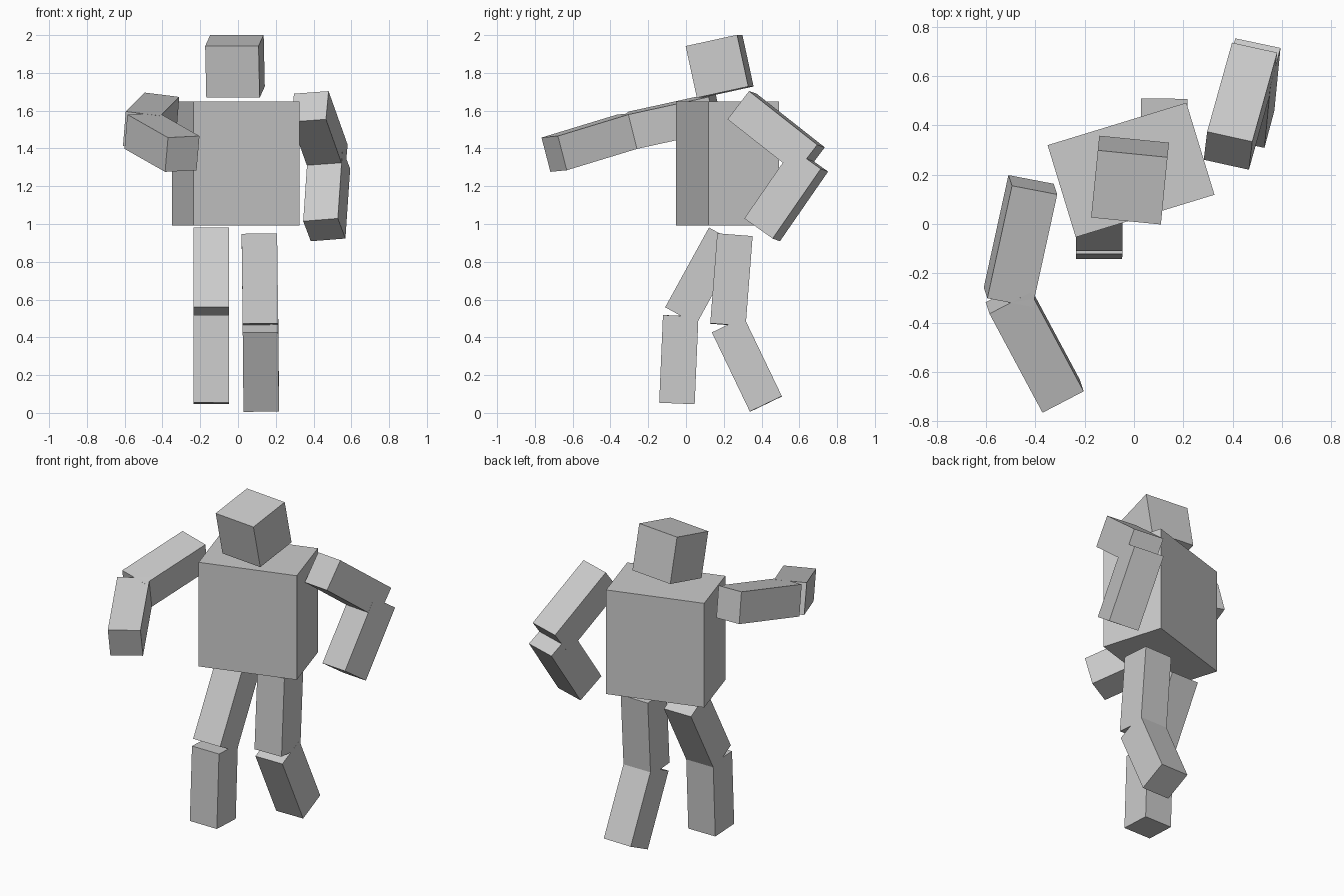
import bpy
from math import radians
from mathutils import Vector, Matrix

if "Cube" in bpy.data.objects:
    bpy.data.objects.remove(bpy.data.objects["Cube"])


def block(name, center, size, rot):
    """Box with its size baked in, placed by a rotation matrix."""
    bpy.ops.mesh.primitive_cube_add(size=1)
    ob = bpy.context.object
    ob.name = name
    ob.data.transform(Matrix.Diagonal((*size, 1)))
    ob.matrix_world = Matrix.Translation(center) @ rot.to_4x4()
    return ob


def segment(name, a, b, side, width=0.188):
    """Square limb segment from joint a to joint b, side = width direction."""
    a, b = Vector(a), Vector(b)
    z = (a - b).normalized()
    y = z.cross(Vector(side)).normalized()
    x = y.cross(z)
    rot = Matrix((x, y, z)).transposed()
    block(name, (a + b) / 2, (width, width, (a - b).length), rot)


# torso, turned a little to the side
block("torso", (-0.012, 0.219, 1.32), (0.588, 0.39, 0.655),
      Matrix.Rotation(radians(17), 3, 'Z'))

# head, tilted forward
block("head", (-0.016, 0.178, 1.835), (0.284, 0.28, 0.28),
      Matrix.Rotation(radians(-5.7), 3, 'Z') @ Matrix.Rotation(radians(12.3), 3, 'X'))

# limbs: three joints, then the width direction of upper and lower segment
limbs = {
    "right_arm": [(-0.41, 0.159, 1.593), (-0.51, -0.297, 1.493), (-0.295, -0.698, 1.371),
                  (0.179, -0.028, -0.021), (0.167, 0.085, 0.008)],
    "left_arm": [(0.381, 0.297, 1.622), (0.482, 0.658, 1.338), (0.457, 0.403, 0.969),
                 (0.183, -0.038, 0.012), (0.183, -0.042, 0.01)],
    "right_leg": [(-0.141, 0.204, 0.936), (-0.141, -0.028, 0.514), (-0.142, -0.048, 0.05),
                  (1, 0, 0), (1, 0, 0)],
    "left_leg": [(0.113, 0.259, 0.942), (0.119, 0.222, 0.466), (0.123, 0.423, 0.047),
                 (1, 0, 0), (1, 0, 0)],
}
for name, (top, mid, end, side_a, side_b) in limbs.items():
    segment("upper_" + name, top, mid, side_a)
    segment("lower_" + name, mid, end, side_b)
